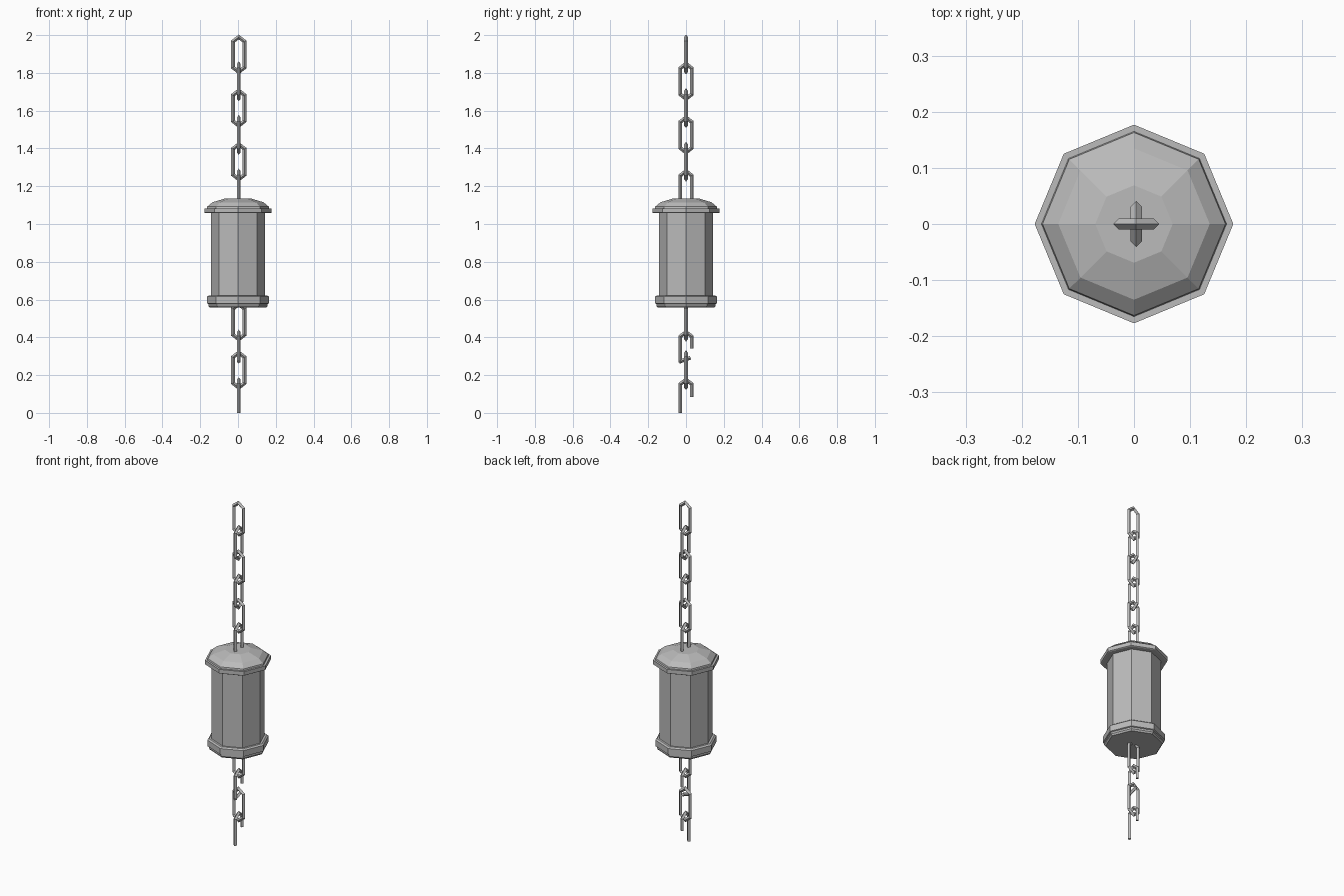
import bpy, bmesh, math
from mathutils import Vector

if "Cube" in bpy.data.objects:
    bpy.data.objects.remove(bpy.data.objects["Cube"])

steel = bpy.data.materials.new("grey_steel")
steel.diffuse_color = (0.5, 0.5, 0.5, 1)
steel.use_nodes = True
steel.node_tree.nodes["Principled BSDF"].inputs["Base Color"].default_value = steel.diffuse_color


def finish(bm, name):
    bmesh.ops.recalc_face_normals(bm, faces=bm.faces)
    me = bpy.data.meshes.new(name)
    bm.to_mesh(me)
    bm.free()
    me.materials.append(steel)
    ob = bpy.data.objects.new(name, me)
    bpy.context.collection.objects.link(ob)
    return ob


def turned(name, profile, sides=8):
    """Octagonal solid from (radius, height) pairs, closed at both ends."""
    bm = bmesh.new()
    rings = [[bm.verts.new((r * math.cos(math.tau * i / sides),
                            r * math.sin(math.tau * i / sides), z))
              for i in range(sides)] for r, z in profile]
    for a, b in zip(rings, rings[1:]):
        for i in range(sides):
            j = (i + 1) % sides
            bm.faces.new((a[i], a[j], b[j], b[i]))
    bm.faces.new(rings[0])
    bm.faces.new(rings[-1])
    return finish(bm, name)


CX = 0.004        # chain axis
H, W, R = 0.205, 0.041, 0.01   # link height, half width, wire radius
SLOPE = 0.024     # rise of the pointed link ends


def wire(name, pts, closed, along_y):
    """Sweep a diamond section along a flat path of (side, z) points."""
    bm = bmesh.new()
    n = len(pts)
    P = [Vector(p) for p in pts]
    rings = []
    for i, p in enumerate(P):
        prev = P[i - 1] if closed or i else None
        nxt = P[(i + 1) % n] if closed or i < n - 1 else None
        d0 = (p - prev).normalized() if prev is not None else (nxt - p).normalized()
        d1 = (nxt - p).normalized() if nxt is not None else d0
        t = (d0 + d1).normalized()
        m = Vector((-t.y, t.x)) * R / max(t.dot(d1), 0.5)
        ring = []
        for k, depth in ((1, 0), (0, R), (-1, 0), (0, -R)):
            q = p + m * k
            co = (CX + depth, q.x, q.y) if along_y else (CX + q.x, depth, q.y)
            ring.append(bm.verts.new(co))
        rings.append(ring)
    for i in range(n if closed else n - 1):
        a, b = rings[i], rings[(i + 1) % n]
        for k in range(4):
            bm.faces.new((a[k], a[(k + 1) % 4], b[(k + 1) % 4], b[k]))
    if not closed:
        bm.faces.new(rings[0])
        bm.faces.new(rings[-1])
    return finish(bm, name)


def link(name, top, along_y):
    w, t, b = W - R, top - R, top - H + R
    wire(name, [(0, t), (w, t - SLOPE), (w, b + SLOPE),
                (0, b), (-w, b + SLOPE), (-w, t - SLOPE)], True, along_y)


# Octagonal weight: body, domed cap, base ring
turned("body", [(0.143, 0.6), (0.143, 1.07)])
turned("cap", [(0.172, 1.057), (0.177, 1.06), (0.177, 1.083), (0.165, 1.083),
               (0.163, 1.092), (0.135, 1.115), (0.069, 1.135)])
turned("base_ring", [(0.15, 0.558), (0.157, 0.567), (0.157, 0.577),
                     (0.164, 0.58), (0.164, 0.615), (0.155, 0.622)])

# Upper chain, alternate links turned a quarter
for i in range(6):
    link(f"upper_link_{i + 1}", 2.0 - 0.142 * i, i % 2 == 1)

# Lower chain: whole links between snapped ones
link("lower_link_1", 0.585, False)
link("lower_link_2", 0.329, False)

w = W - R
wire("snapped_link", [(w, 0.34), (w, 0.428 - SLOPE), (0, 0.428),
                      (-w, 0.428 - SLOPE), (-w, 0.268)], False, True)
wire("bent_end", [(-w - 0.006, 0.27), (0.024, 0.292)], False, True)
wire("end_link", [(w, 0.085), (w, 0.176 - SLOPE), (0, 0.176),
                  (-w, 0.176 - SLOPE), (-w, 0.0)], False, True)
